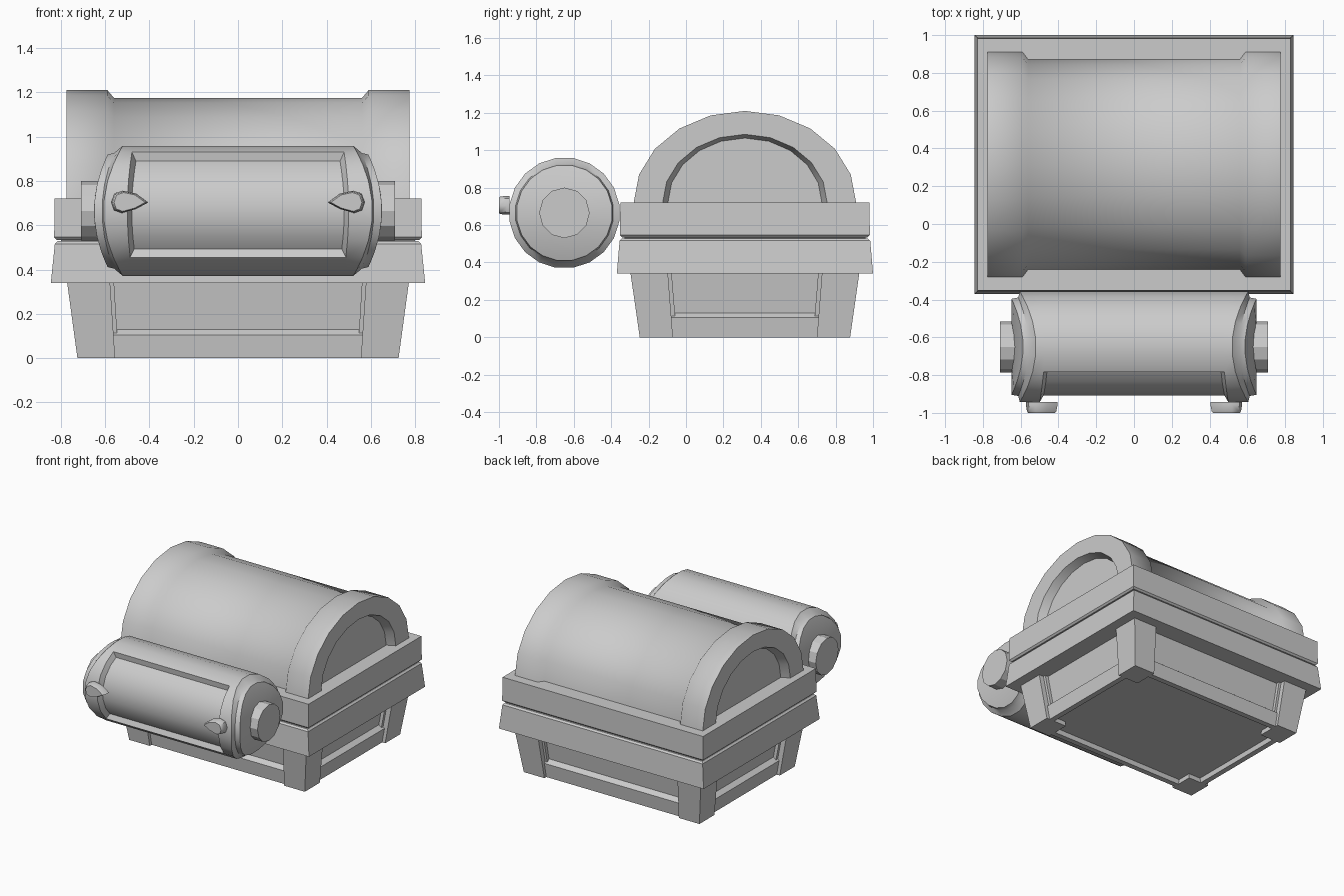
import bpy
import bmesh
from math import sin, cos, pi, radians, atan2

cube = bpy.data.objects.get("Cube")
if cube:
    bpy.data.objects.remove(cube, do_unlink=True)

CY = 0.315                 # chest centre in y
BY, BZ = -0.65, 0.665      # barrel axis

grey = bpy.data.materials.new("plain grey")
grey.use_nodes = True
COLOUR = (0.6, 0.6, 0.6, 1)
grey.diffuse_color = COLOUR
grey.node_tree.nodes["Principled BSDF"].inputs["Base Color"].default_value = COLOUR


def loft(name, rings, smooth=30, edit=None):
    """Skin closed rings of points in order and cap both ends."""
    bm = bmesh.new()
    loops = [[bm.verts.new(p) for p in ring] for ring in rings]
    n = len(loops[0])
    for a, b in zip(loops, loops[1:]):
        for i in range(n):
            j = (i + 1) % n
            bm.faces.new((a[i], a[j], b[j], b[i]))
    bm.faces.new(loops[0])
    bm.faces.new(loops[-1])
    bmesh.ops.recalc_face_normals(bm, faces=bm.faces)
    if edit:
        edit(bm)
    mesh = bpy.data.meshes.new(name)
    bm.to_mesh(mesh)
    bm.free()
    mesh.materials.append(grey)
    mesh.shade_smooth()
    mesh.set_sharp_from_angle(angle=radians(smooth))
    obj = bpy.data.objects.new(name, mesh)
    bpy.context.collection.objects.link(obj)


def rect(z, x0, x1, y0, y1):
    return [(x0, CY + y0, z), (x1, CY + y0, z), (x1, CY + y1, z), (x0, CY + y1, z)]


def slab(name, levels):
    """Stack of centred rectangles given as (z, half x, half y)."""
    loft(name, [rect(z, -x, x, -y, y) for z, x, y in levels])


# Tapered chest body: recessed underside, bottom rails, sunken panels
slab("chest_body", [(0.035, 0.655, 0.495), (0, 0.66, 0.50), (0, 0.70, 0.54),
                    (0.105, 0.714, 0.553), (0.13, 0.68, 0.52), (0.35, 0.71, 0.55)])

# Four splayed corner posts, each with a slimmer liner beside the panels
for sx, side in ((1, "left"), (-1, "right")):
    for sy, end in ((-1, "front"), (1, "back")):
        loft(f"{end}_{side}_post",
             [rect(0, sx * 0.555, sx * 0.725, sy * 0.385, sy * 0.5625),
              rect(0.345, sx * 0.578, sx * 0.772, sy * 0.412, sy * 0.612)])
        loft(f"{end}_{side}_post_liner",
             [rect(0.10, sx * 0.545, sx * 0.70, sy * 0.372, sy * 0.54),
              rect(0.345, sx * 0.56, sx * 0.735, sy * 0.392, sy * 0.575)])

# Rims with a narrow seam between them
slab("lower_rim", [(0.34, 0.845, 0.685), (0.516, 0.827, 0.67), (0.528, 0.815, 0.658)])
slab("rim_seam", [(0.50, 0.80, 0.645), (0.56, 0.80, 0.645)])
slab("upper_rim", [(0.534, 0.818, 0.656), (0.546, 0.83, 0.668), (0.72, 0.828, 0.666)])


# Domed lid with wide end bands and recessed end panels
def arch(x, half, height, steps=10):
    return [(x, CY - half * cos(pi * i / steps), 0.718 + height * sin(pi * i / steps))
            for i in range(steps + 1)]


half_lid = [(0.715, 0.412, 0.347), (0.775, 0.44, 0.367), (0.775, 0.595, 0.492),
            (0.59, 0.595, 0.492), (0.56, 0.556, 0.457)]
loft("domed_lid", [arch(-x, a, h) for x, a, h in half_lid]
     + [arch(x, a, h) for x, a, h in reversed(half_lid)], smooth=55)


# Horizontal barrel, its ends bowed outward at mid height
SIDES = 20


def hoop(sign, x, bow, r):
    pts = []
    for i in range(SIDES):
        a = 2 * pi * (i + 0.5) / SIDES
        dz = r * sin(a)
        pts.append((sign * (x - bow * dz * dz), BY - r * cos(a), BZ + dz))
    return pts


def cut_window(bm):
    # Sunken panel on the front of the barrel
    front = []
    for f in bm.faces:
        c = f.calc_center_median()
        angle = atan2(c.z - BZ, BY - c.y)
        if abs(c.x) < 0.05 and len(f.verts) == 4 and radians(-45) < angle < radians(63):
            front.append(f)
    bmesh.ops.inset_region(bm, faces=front, thickness=0.02, depth=-0.035,
                           use_even_offset=True)


half_barrel = [(0.65, 0.95, 0.12), (0.65, 0.95, 0.257), (0.614, 0.8, 0.264),
               (0.607, 1, 0.297), (0.50, 0.3, 0.297)]
loft("barrel", [hoop(-1, *h) for h in half_barrel]
     + [hoop(1, *h) for h in reversed(half_barrel)], edit=cut_window)

# End hubs and front teardrop catches, mirrored
TEARDROP = [(0.405, 0), (0.46, 0.04), (0.52, 0.053), (0.558, 0.04),
            (0.572, 0), (0.56, -0.035), (0.525, -0.048), (0.46, -0.03)]


def tear(sign, y, scale):
    return [(sign * (0.495 + (x - 0.495) * scale), y, 0.703 + z * scale)
            for x, z in TEARDROP]


for s, side in ((1, "left"), (-1, "right")):
    hub = [[(s * x, BY + 0.135 * cos(pi * i / 6), BZ + 0.135 * sin(pi * i / 6))
            for i in range(12)] for x in (0.58, 0.71)]
    loft(f"{side}_hub", hub, smooth=20)
    loft(f"{side}_catch", [tear(s, -0.943, 1), tear(s, -0.958, 1),
                           tear(s, -0.992, 0.93), tear(s, -1.0, 0.84)], smooth=50)
